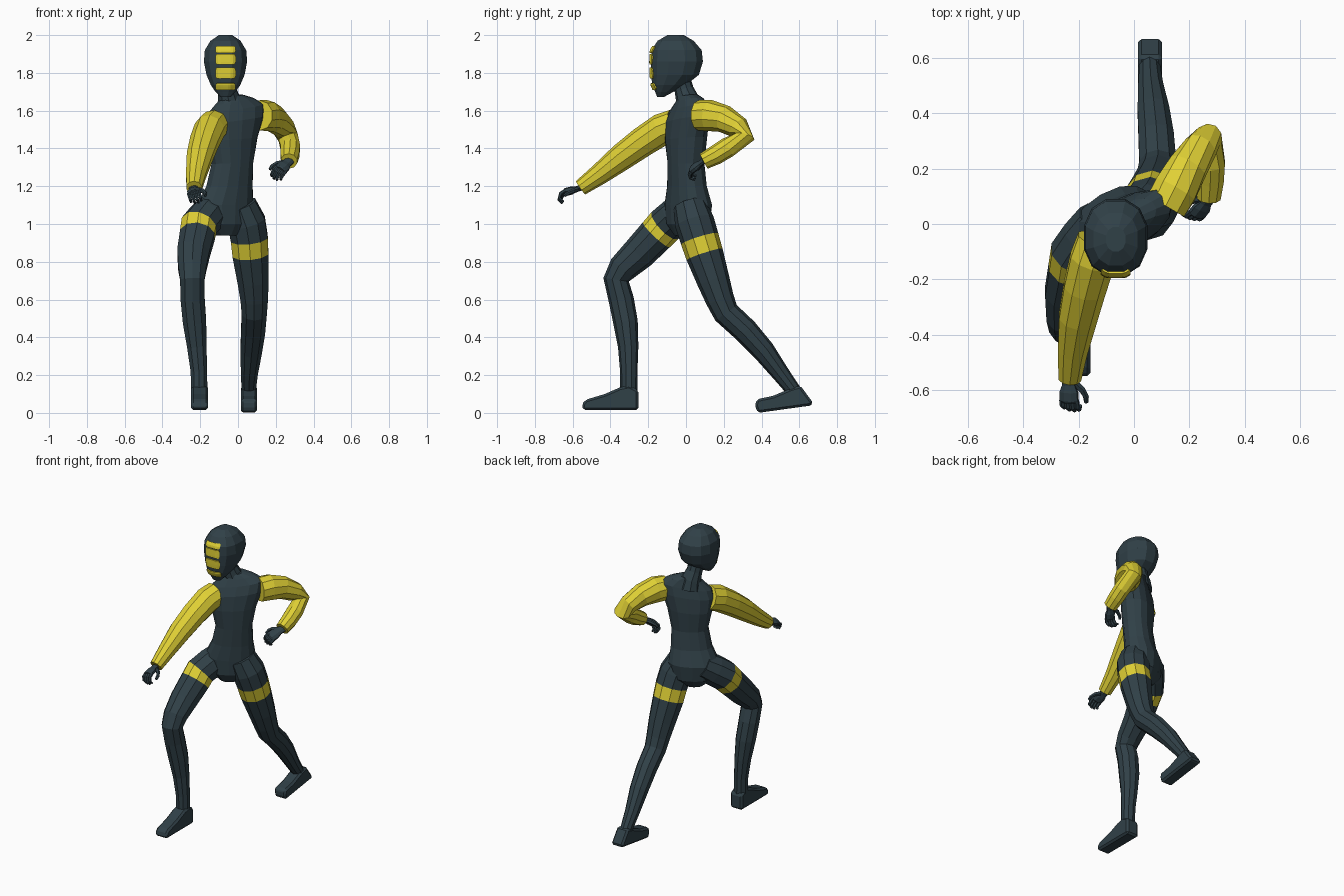
import bpy, bmesh, math
from mathutils import Vector
from mathutils.bvhtree import BVHTree

if "Cube" in bpy.data.objects:
    bpy.data.objects.remove(bpy.data.objects["Cube"])


def material(name, rgb):
    m = bpy.data.materials.new(name)
    m.diffuse_color = (*rgb, 1)
    m.use_nodes = True
    m.node_tree.nodes["Principled BSDF"].inputs["Base Color"].default_value = m.diffuse_color
    return m


DARK = material("dark slate", (0.030, 0.052, 0.064))
YELLOW = material("yellow", (0.74, 0.63, 0.035))


def finish(name, bm, mats):
    bmesh.ops.recalc_face_normals(bm, faces=bm.faces)
    me = bpy.data.meshes.new(name)
    bm.to_mesh(me)
    bm.free()
    for m in mats:
        me.materials.append(m)
    ob = bpy.data.objects.new(name, me)
    bpy.context.collection.objects.link(ob)
    return ob


def skin(bm, rings, segs=()):
    """Join rings of points into a closed skin; segs lists segments using material 1."""
    vr = [[bm.verts.new(p) for p in r] for r in rings]
    n = len(vr[0])
    for k in range(len(vr) - 1):
        for i in range(n):
            j = (i + 1) % n
            f = bm.faces.new((vr[k][i], vr[k][j], vr[k + 1][j], vr[k + 1][i]))
            f.material_index = 1 if k in segs else 0
    bm.faces.new(vr[0])
    bm.faces.new(vr[-1])


def tube(bm, path, n=10, ref=(1, 0, 0), flat=1.0, segs=()):
    """Limb through (x, y, z, radius) points, rings square to the path."""
    pts = [Vector(p[:3]) for p in path]
    rings = []
    for k, p in enumerate(pts):
        a = (p - pts[k - 1]).normalized() if k else Vector()
        b = (pts[k + 1] - p).normalized() if k < len(pts) - 1 else Vector()
        t = (a + b).normalized()
        u = Vector(ref)
        u = (u - t * u.dot(t)).normalized()
        v = t.cross(u)
        r = path[k][3]
        rings.append([p + u * r * math.cos(w) + v * r * flat * math.sin(w)
                      for w in (math.tau * (i + .5) / n for i in range(n))])
    skin(bm, rings, segs)


def limb(name, path, mats, **kw):
    bm = bmesh.new()
    tube(bm, path, **kw)
    return finish(name, bm, mats)


def stack(rows, yaw, n, tilt=0, power=1.0):
    """Level oval rings from (x, y, z, half width, half depth) rows."""
    c, s = math.cos(yaw), math.sin(yaw)
    rings = []
    for x, y, z, a, b in rows:
        ring = []
        for i in range(n):
            w = math.tau * (i + .5) / n
            cu, cv = math.cos(w), math.sin(w)
            u = a * math.copysign(abs(cu) ** power, cu)
            v = b * math.copysign(abs(cv) ** power, cv)
            lift = tilt * u * max(0, (z - 1.3) / .35)
            ring.append(Vector((x + u * c - v * s, y + u * s + v * c, z + lift)))
        rings.append(ring)
    bm = bmesh.new()
    skin(bm, rings)
    return bm


# torso, twisted with the right shoulder forward
torso = stack([(-.065, .0, .94, .06, .06), (-.065, .01, 1.0, .14, .10),
               (-.068, .012, 1.1, .16, .108), (-.045, .005, 1.2, .13, .092),
               (-.03, .0, 1.32, .116, .088), (-.03, .0, 1.45, .143, .095),
               (-.02, .005, 1.55, .17, .088), (-.01, .015, 1.61, .165, .072),
               (-.02, .015, 1.65, .11, .058), (-.035, .012, 1.675, .06, .05)],
              math.radians(30), 14, tilt=.17, power=.88)
finish("torso", torso, [DARK])
limb("neck", [(-.04, .015, 1.6, .075), (-.048, .008, 1.66, .062),
              (-.058, -.01, 1.71, .051), (-.065, -.03, 1.78, .05)], [DARK])

# hooded head
head = stack([(-.066, -.135, 1.672, .028, .018), (-.066, -.115, 1.70, .055, .05),
              (-.066, -.09, 1.735, .08, .092), (-.066, -.058, 1.79, .104, .13),
              (-.066, -.048, 1.86, .118, .142), (-.066, -.05, 1.92, .113, .137),
              (-.066, -.055, 1.97, .082, .098), (-.066, -.055, 2.0, .036, .045)],
             0, 12, power=.88)
bmesh.ops.recalc_face_normals(head, faces=head.faces)
tree = BVHTree.FromBMesh(head)
finish("head", head, [DARK])

# yellow face plates, laid on the front of the head
for name, z0, z1 in (("brow", 1.906, 1.94), ("eye", 1.845, 1.9),
                     ("mouth", 1.77, 1.828), ("chin", 1.712, 1.745)):
    bm = bmesh.new()
    nx, nz = 8, 4
    grid = []
    for j in range(nz + 1):
        row = []
        for i in range(nx + 1):
            half = .052 if 0 < j < nz else .046
            p = Vector((-.066 + half * (2 * i / nx - 1), -1, z0 + (z1 - z0) * j / nz))
            hit = tree.ray_cast(p, Vector((0, 1, 0)))[0]
            row.append(bm.verts.new(hit + Vector((0, -.005, 0))))
        grid.append(row)
    for j in range(nz):
        for i in range(nx):
            bm.faces.new((grid[j][i], grid[j][i + 1], grid[j + 1][i + 1], grid[j + 1][i]))
    plate = finish(name + "_plate", bm, [YELLOW])
    mod = plate.modifiers.new("thickness", "SOLIDIFY")
    mod.thickness, mod.offset = .008, 0

# sleeves
limb("right_sleeve", [(-.125, -.06, 1.525, .083), (-.15, -.13, 1.50, .085),
                      (-.178, -.23, 1.435, .08), (-.203, -.34, 1.355, .072),
                      (-.222, -.46, 1.262, .056), (-.232, -.558, 1.192, .043)], [YELLOW])
limb("left_sleeve", [(.115, .065, 1.575, .08), (.15, .125, 1.575, .083),
                     (.195, .205, 1.555, .073), (.24, .275, 1.51, .062),
                     (.265, .308, 1.46, .056), (.277, .22, 1.405, .054),
                     (.275, .16, 1.367, .052), (.27, .095, 1.333, .045)], [YELLOW])


def hand(name, wrist, along, side, curl):
    """Palm, four curled fingers and a thumb on the +side edge."""
    w, d = Vector(wrist), Vector(along).normalized()
    s = Vector(side)
    s = (s - d * s.dot(d)).normalized()
    c = d.cross(s)
    if c.dot(Vector(curl)) < 0:
        c = -c
    bm = bmesh.new()
    palm = [(-.02, .026), (.015, .026), (.04, .036), (.072, .036), (.08, .028)]
    tube(bm, [(*(w + d * t), r) for t, r in palm], n=8, ref=s, flat=.55)
    for i in range(4):
        base = w + s * (.027 - .018 * i) + d * .07
        size = (.95, 1.05, 1, .8)[i]
        steps = [(0, 0, .0105), (.03, .008, .0105), (.045, .032, .009), (.035, .052, .007)]
        tube(bm, [(*(base + (d * a + c * b) * size), r) for a, b, r in steps], n=6, ref=s)
    steps = [(.01, .02, .01, .014), (.035, .045, .018, .0125),
             (.062, .056, .026, .011), (.085, .054, .034, .008)]
    tube(bm, [(*(w + d * a + s * b + c * e), r) for a, b, e, r in steps], n=6, ref=c)
    finish(name, bm, [DARK])


hand("right_hand", (-.236, -.568, 1.188), (.02, -.9, -.25), (.8, 0, .25), (.2, 0, -1))
hand("left_hand", (.265, .085, 1.328), (-.5, -.66, -.5), (-.6, .3, .5), (-.5, .5, -.5))

# legs with a yellow band around each thigh (segment 2)
limb("right_leg", [(-.12, .01, 1.09, .09), (-.165, -.055, 1.04, .1),
                   (-.207, -.112, .992, .1), (-.215, -.158, .942, .097),
                   (-.236, -.25, .845, .09), (-.242, -.335, .765, .078),
                   (-.242, -.37, .705, .068), (-.24, -.343, .6, .067),
                   (-.23, -.32, .48, .065), (-.218, -.306, .35, .054),
                   (-.207, -.303, .22, .046), (-.205, -.303, .1, .045)],
     [DARK, YELLOW], segs=(2,))
limb("left_leg", [(.01, .02, 1.1, .09), (.045, .045, 1.01, .105),
                  (.06, .072, .922, .103), (.066, .098, .84, .1),
                  (.08, .145, .7, .087), (.086, .18, .6, .076),
                  (.086, .212, .53, .07), (.08, .315, .435, .067),
                  (.07, .41, .33, .06), (.06, .5, .21, .047),
                  (.056, .58, .105, .038), (.056, .595, .08, .036)],
     [DARK, YELLOW], segs=(2,))


def foot(name, x, profile, half):
    bm = bmesh.new()
    sides = [[bm.verts.new((x + k * half, y, z)) for y, z in profile] for k in (-1, 1)]
    bm.faces.new(sides[0])
    bm.faces.new(sides[1])
    for i in range(len(profile)):
        j = (i + 1) % len(profile)
        bm.faces.new((sides[0][i], sides[0][j], sides[1][j], sides[1][i]))
    ob = finish(name, bm, [DARK])
    mod = ob.modifiers.new("soft edge", "BEVEL")
    mod.width, mod.segments = .012, 1


# boots, the rear one lifted at the heel
foot("right_foot", -.203, [(-.252, .015), (-.252, .12), (-.3, .145), (-.35, .135),
                           (-.43, .1), (-.53, .07), (-.552, .045), (-.545, .015)], .045)
foot("left_foot", .058, [(.675, .05), (.605, .145), (.555, .13), (.46, .09),
                         (.375, .072), (.365, .04), (.38, 0), (.655, .038)], .043)
